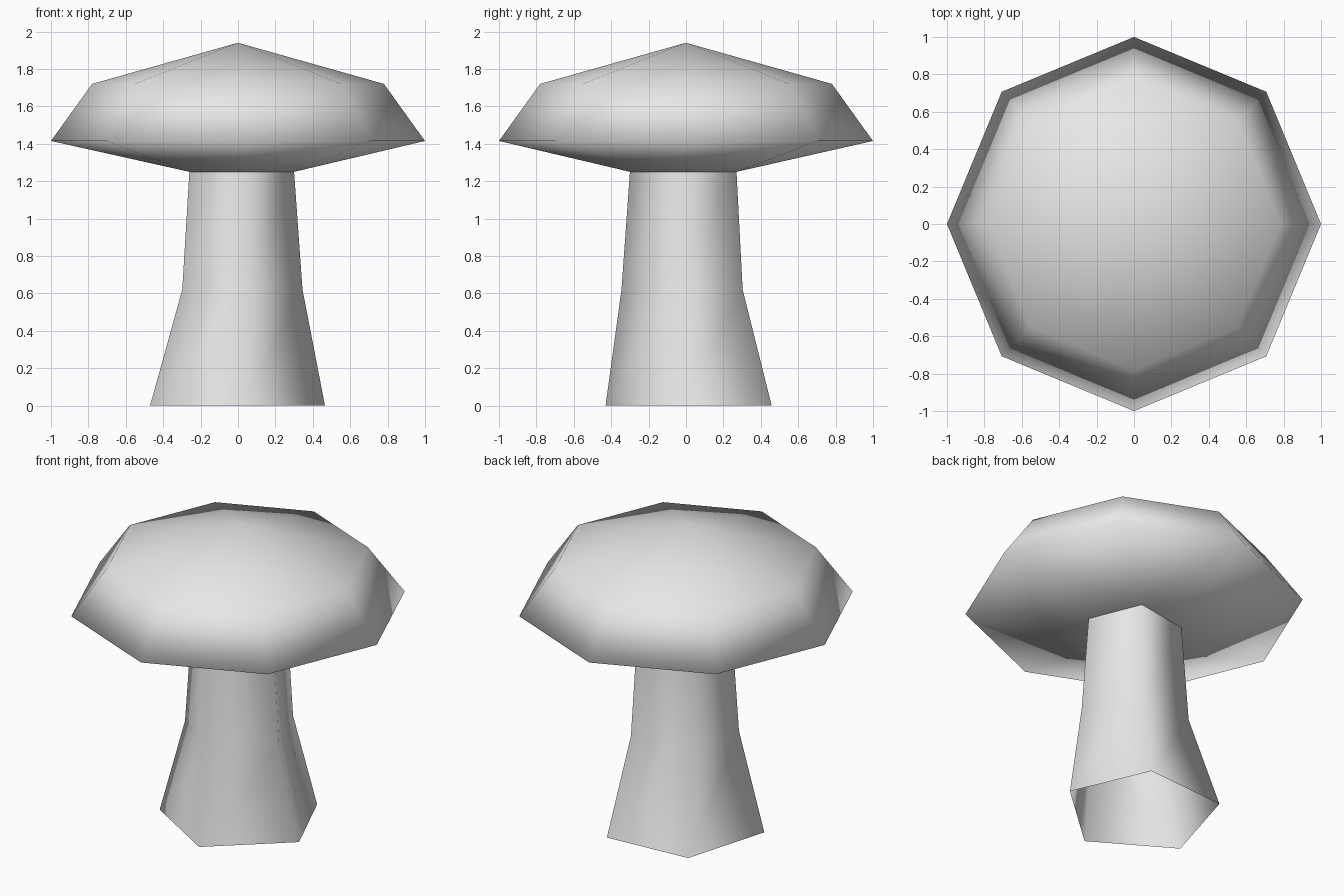
import bpy
import bmesh
from math import cos, sin, pi

cube = bpy.data.objects.get("Cube")
if cube:
    bpy.data.objects.remove(cube, do_unlink=True)

grey = bpy.data.materials.new("light_grey")
grey.use_nodes = True
colour = (0.8, 0.8, 0.8, 1)
grey.diffuse_color = colour
grey.node_tree.nodes["Principled BSDF"].inputs["Base Color"].default_value = colour


def finish(bm, name):
    """Turn the bmesh into a smooth shaded grey object."""
    bmesh.ops.recalc_face_normals(bm, faces=bm.faces)
    for face in bm.faces:
        face.smooth = True
    mesh = bpy.data.meshes.new(name)
    bm.to_mesh(mesh)
    bm.free()
    mesh.materials.append(grey)
    obj = bpy.data.objects.new(name, mesh)
    bpy.context.collection.objects.link(obj)
    return obj


def ring(bm, points, z):
    return [bm.verts.new((x, y, z)) for x, y in points]


def octagon(radius):
    return [(radius * cos(i * pi / 4), radius * sin(i * pi / 4)) for i in range(8)]


# Slightly uneven five-sided outlines of the stem
foot = [(-0.47, -0.135), (0.02, -0.43), (0.465, -0.035), (0.25, 0.458), (-0.308, 0.418)]
waist = [(-0.298, -0.12), (0.035, -0.345), (0.345, -0.07), (0.185, 0.303), (-0.22, 0.24)]
neck = [(-0.26, -0.105), (0.03, -0.30), (0.30, -0.06), (0.165, 0.27), (-0.19, 0.21)]
neck_z = 1.25

# Stem: open five-sided tube flaring at the foot
bm = bmesh.new()
rings = [ring(bm, foot, 0), ring(bm, waist, 0.62), ring(bm, neck, neck_z)]
for low, high in zip(rings, rings[1:]):
    for i in range(5):
        j = (i + 1) % 5
        bm.faces.new((low[i], low[j], high[j], high[i]))
finish(bm, "stem")

# Cap: eight-sided dome whose underside narrows to the neck of the stem
bm = bmesh.new()
ring(bm, neck, neck_z)
ring(bm, octagon(1.0), 1.415)
ring(bm, octagon(0.78), 1.72)
bm.verts.new((0, 0, 1.94))
bmesh.ops.convex_hull(bm, input=bm.verts[:])
hidden = [f for f in bm.faces if all(v.co.z < neck_z + 0.01 for v in f.verts)]
bmesh.ops.delete(bm, geom=hidden, context="FACES_ONLY")
bmesh.ops.dissolve_limit(bm, angle_limit=0.01, verts=bm.verts[:], edges=bm.edges[:])
finish(bm, "cap")
